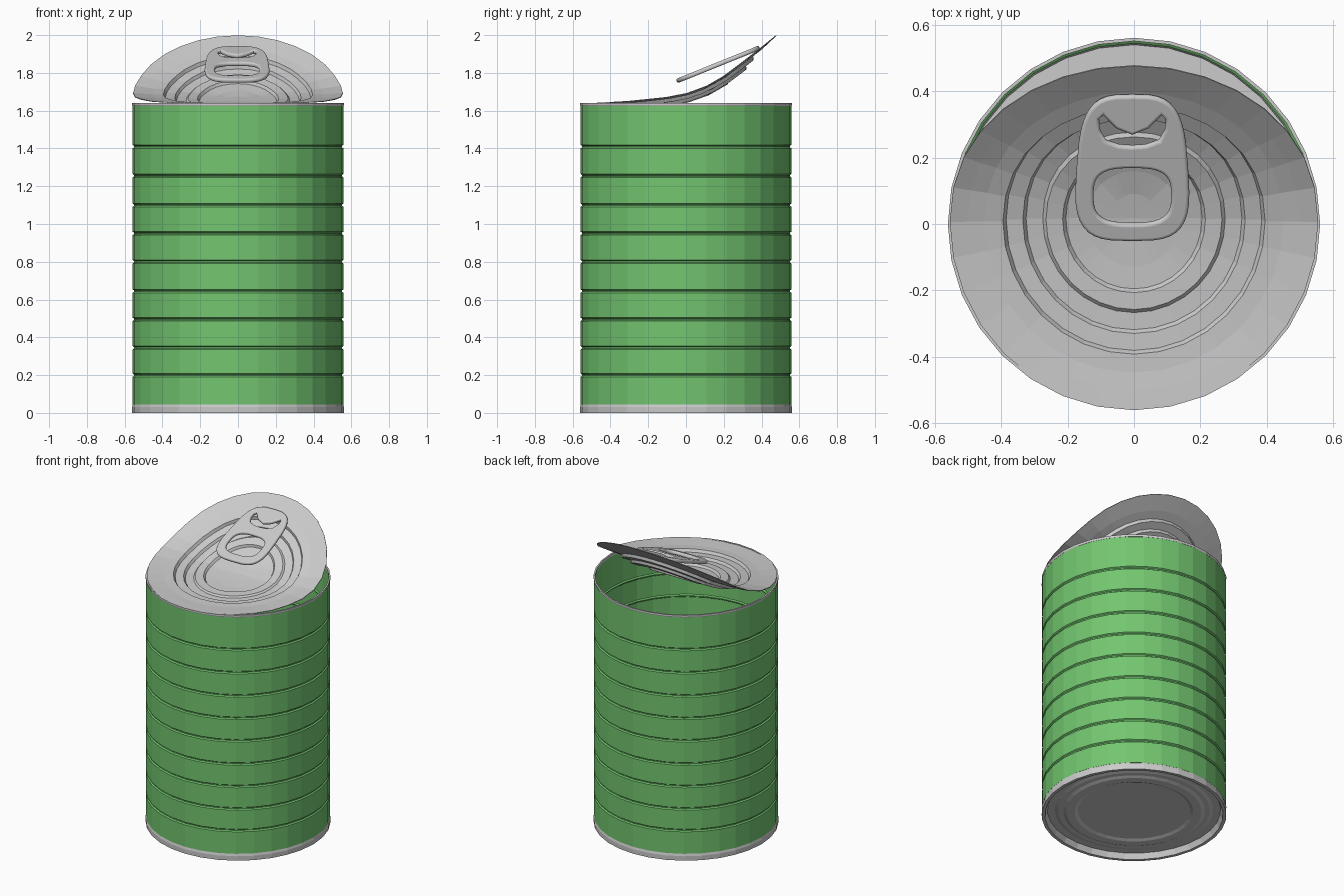
import bpy, bmesh, math
from mathutils import Vector, Matrix

if "Cube" in bpy.data.objects:
    bpy.data.objects.remove(bpy.data.objects["Cube"])

SIDES = 32
green = bpy.data.materials.new("green_paint")
green.diffuse_color = (0.17, 0.56, 0.16, 1)
green.use_nodes = True
green.node_tree.nodes["Principled BSDF"].inputs["Base Color"].default_value = green.diffuse_color


def lathe(name, profile, mat=None, closed=True, warp=None):
    """Spin a list of (radius, z) points round the z axis."""
    bm = bmesh.new()
    rings = []
    for r, z in profile:
        if r == 0:
            rings.append([bm.verts.new((0, 0, z))] * SIDES)
        else:
            rings.append([bm.verts.new((r * math.cos(math.tau * i / SIDES),
                                        r * math.sin(math.tau * i / SIDES), z))
                          for i in range(SIDES)])
    pairs = list(zip(rings, rings[1:]))
    if closed:
        pairs.append((rings[-1], rings[0]))
    for a, b in pairs:
        for i in range(SIDES):
            j = (i + 1) % SIDES
            loop = list(dict.fromkeys((a[i], a[j], b[j], b[i])))
            if len(loop) > 2:
                bm.faces.new(loop)
    bmesh.ops.recalc_face_normals(bm, faces=bm.faces)
    if warp:
        for v in bm.verts:
            v.co = warp(v.co)
    me = bpy.data.meshes.new(name)
    bm.to_mesh(me)
    bm.free()
    ob = bpy.data.objects.new(name, me)
    bpy.context.collection.objects.link(ob)
    if mat:
        me.materials.append(mat)
    return ob


# Ribbed can wall: grooves pressed through both the outer and inner skin
grooves = [0.20, 0.345, 0.495, 0.645, 0.80, 0.95, 1.10, 1.255, 1.41]


def skin(r):
    pts = [(r, 0.045)]
    for z in grooves:
        pts += [(r, z - 0.009), (r - 0.008, z - 0.003),
                (r - 0.008, z + 0.003), (r, z + 0.009)]
    return pts + [(r, 1.63)]


lathe("can_wall", skin(0.558) + skin(0.552)[::-1], green)

# Top rim
lathe("top_rim", [(0.559, 1.625), (0.561, 1.63), (0.561, 1.64),
                  (0.551, 1.64), (0.551, 1.625)])

# Base with its rolled edge and stepped, recessed panel
lathe("can_base", [(0, 0.03), (0.34, 0.03), (0.36, 0.022), (0.41, 0.022),
                   (0.43, 0.03), (0.46, 0.03), (0.48, 0.036), (0.525, 0.036),
                   (0.54, 0.0), (0.56, 0.0), (0.561, 0.03), (0.556, 0.05),
                   (0.545, 0.05), (0.54, 0.042), (0, 0.042)], closed=False)

# Side curve that the peeled-back lid follows, as (y, z)
path = [Vector(p) for p in [(-0.555, 1.637), (-0.3, 1.652), (-0.1, 1.673), (0, 1.692),
                            (0.1, 1.727), (0.2, 1.785), (0.3, 1.86), (0.4, 1.938),
                            (0.476, 1.999)]]
lengths = [(b - a).length for a, b in zip(path, path[1:])]
LID_R = 0.555


def on_path(s):
    d = (s + LID_R) / (2 * LID_R) * sum(lengths)
    d = min(max(d, 0), sum(lengths))
    for a, b, n in zip(path, path[1:], lengths):
        if d <= n + 1e-6:
            return a.lerp(b, d / n)
        d -= n
    return path[-1].copy()


def bend(co):
    t = (on_path(co.y + 0.06) - on_path(co.y - 0.06)).normalized()
    p = on_path(co.y) + Vector((-t.y, t.x)) * co.z
    return Vector((co.x, p.x, p.y))


# Bent lid with stepped rings
top = [(LID_R, 0), (0.5, -0.004), (0.45, -0.008), (0.395, -0.008), (0.385, -0.026),
       (0.335, -0.026), (0.325, -0.042), (0.275, -0.042), (0.265, -0.032),
       (0.215, -0.032), (0.205, -0.046), (0.14, -0.046), (0.07, -0.046), (0, -0.046)]
lathe("peeled_lid", [(r, z - 0.004) for r, z in top[::-1]] + top,
      closed=False, warp=bend)


def rounded(cx, cy, a, b, n, taper=0.0, count=40):
    """Superellipse outline, narrowing towards +y by taper."""
    pts = []
    for i in range(count):
        t = math.tau * i / count
        c, s = math.cos(t), math.sin(t)
        x = math.copysign(abs(c) ** (2 / n), c)
        y = math.copysign(abs(s) ** (2 / n), s)
        pts.append((cx + a * x * (1 - taper * y), cy + b * y))
    return pts


# Pull tab: outline, finger hole and W-shaped rivet hole, in its own plane
outlines = [
    rounded(0, 0, 0.168, 0.237, 3.4, 0.09),
    rounded(0, -0.09, 0.117, 0.09, 3.0),
    [(-0.1, 0.16), (-0.098, 0.125), (-0.08, 0.09), (-0.04, 0.075), (0, 0.072),
     (0.04, 0.075), (0.08, 0.09), (0.098, 0.125), (0.1, 0.16), (0.088, 0.172),
     (0.05, 0.13), (0, 0.108), (-0.05, 0.13), (-0.088, 0.172)],
]
cu = bpy.data.curves.new("pull_tab", 'CURVE')
cu.dimensions = '2D'
cu.fill_mode = 'BOTH'
cu.extrude = 0.002
cu.bevel_depth = 0.01
cu.bevel_resolution = 3
cu.offset = -0.01
for pts in outlines:
    sp = cu.splines.new('POLY')
    sp.points.add(len(pts) - 1)
    for p, (x, y) in zip(sp.points, pts):
        p.co = (x, y, 0, 1)
    sp.use_cyclic_u = True
tab = bpy.data.objects.new("pull_tab", cu)
bpy.context.collection.objects.link(tab)
tab.location = (-0.005, 0.17, 1.845)
tab.rotation_euler.x = math.radians(22)
bpy.context.view_layer.objects.active = tab
tab.select_set(True)
bpy.ops.object.convert(target='MESH')
bpy.ops.object.shade_smooth_by_angle(angle=math.radians(50))
